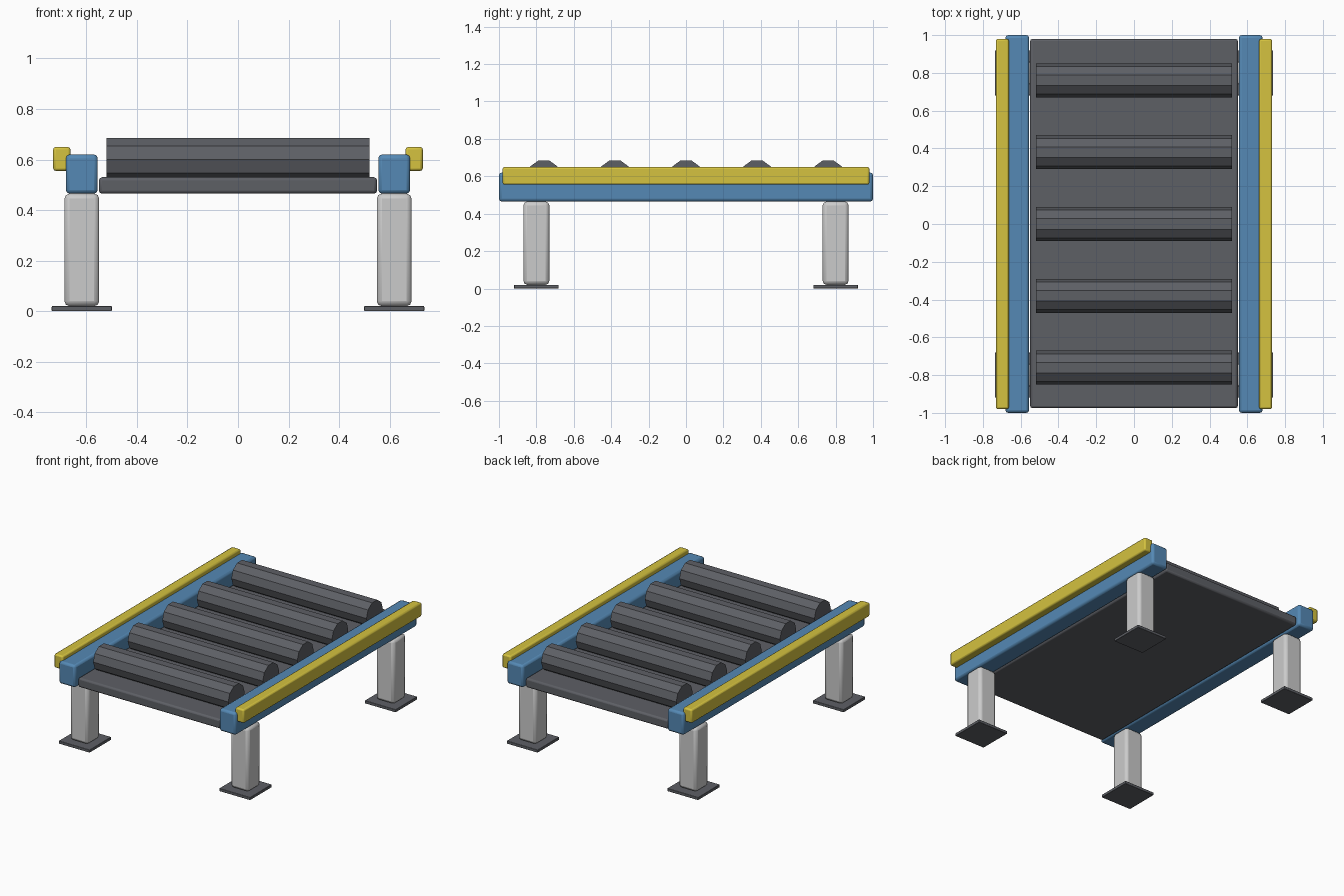
import bpy, math

if "Cube" in bpy.data.objects:
    bpy.data.objects.remove(bpy.data.objects["Cube"])


def material(name, rgb):
    m = bpy.data.materials.new(name)
    m.diffuse_color = (*rgb, 1)
    m.use_nodes = True
    m.node_tree.nodes["Principled BSDF"].inputs["Base Color"].default_value = m.diffuse_color
    return m


BLUE = material("rail_blue", (0.09, 0.25, 0.46))
YELLOW = material("guard_yellow", (0.66, 0.54, 0.05))
DARK = material("dark_rubber", (0.11, 0.115, 0.13))


def box(name, x, y, z, bevel, mat=None):
    """Bevelled box from (min, max) ranges on each axis."""
    bpy.ops.mesh.primitive_cube_add(
        size=1, location=[(a + b) / 2 for a, b in (x, y, z)])
    ob = bpy.context.object
    ob.name = name
    ob.scale = [b - a for a, b in (x, y, z)]
    bpy.ops.object.transform_apply(location=False, rotation=False, scale=True)
    if mat:
        ob.data.materials.append(mat)
    mod = ob.modifiers.new("bevel", 'BEVEL')
    mod.width = bevel
    mod.segments = 2
    bpy.ops.object.shade_smooth_by_angle(angle=math.radians(50))
    return ob


def span(centre, half):
    return (centre - half, centre + half)


# Bed between the rails
box("conveyor_bed", (-0.55, 0.55), (-0.975, 0.98), (0.465, 0.53), 0.012, DARK)

# Ten-sided rollers, one edge facing straight up
for i in range(5):
    bpy.ops.mesh.primitive_cylinder_add(
        vertices=10, radius=0.09, depth=1.04,
        location=(0, -0.76 + 0.38 * i, 0.60), rotation=(0, math.pi / 2, 0))
    roller = bpy.context.object
    roller.name = f"roller_{i + 1}"
    bpy.ops.object.transform_apply(location=False, rotation=True, scale=False)
    roller.data.materials.append(DARK)

for side, s in (("left", -1), ("right", 1)):
    # Side rail and outer guard strip
    box(f"{side}_rail", span(s * 0.618, 0.063), (-1, 1), (0.465, 0.62), 0.015, BLUE)
    box(f"{side}_guard", span(s * 0.697, 0.034), (-0.98, 0.98), (0.555, 0.65), 0.01, YELLOW)
    # Legs with foot plates
    for end, e in (("front", -1), ("back", 1)):
        box(f"{end}_{side}_leg", span(s * 0.618, 0.069), span(e * 0.8, 0.069),
            (0.02, 0.465), 0.02)
        box(f"{end}_{side}_foot", span(s * 0.618, 0.119), span(e * 0.8, 0.119),
            (0, 0.02), 0.003, DARK)
